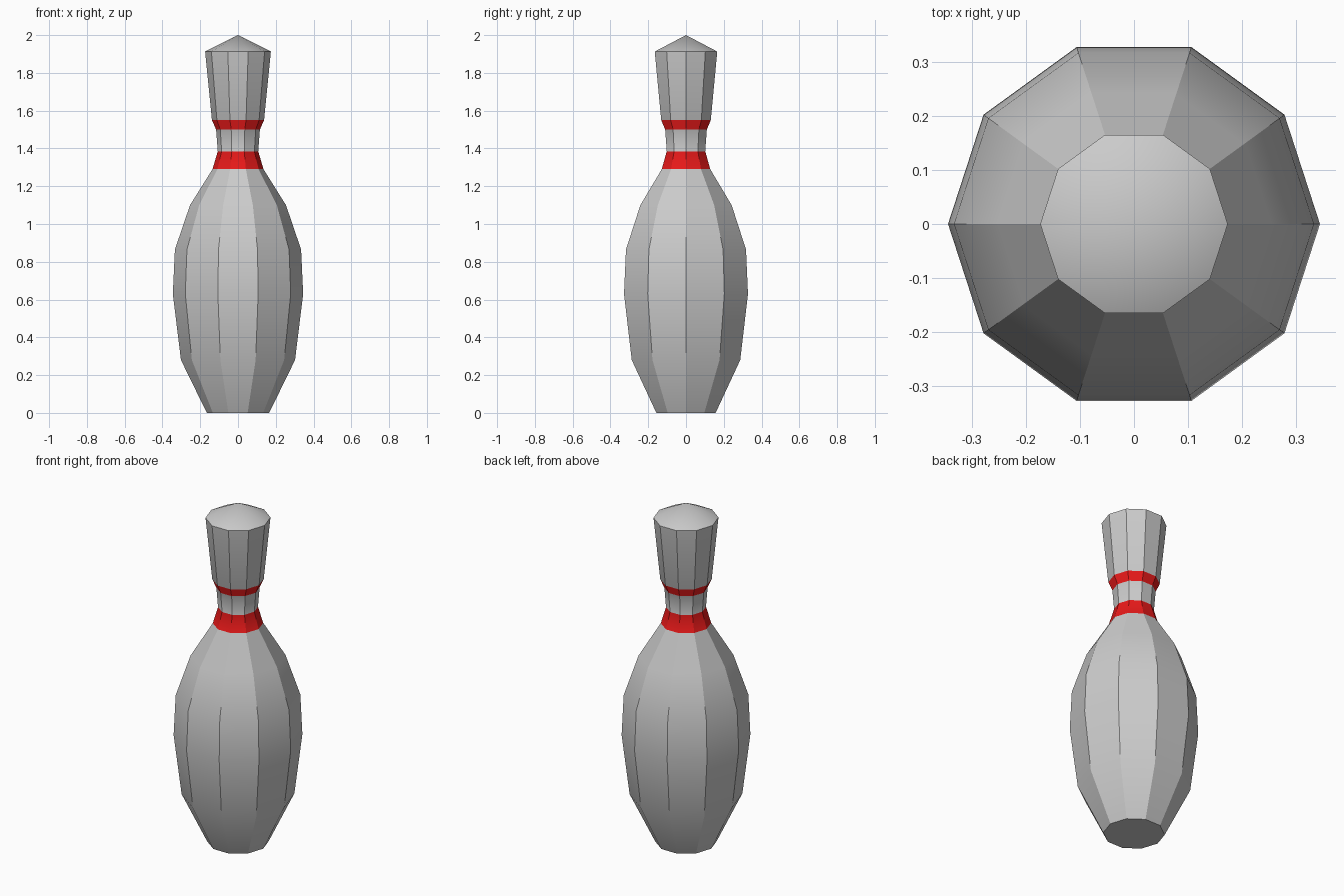
import bpy, bmesh, math

if "Cube" in bpy.data.objects:
    bpy.data.objects.remove(bpy.data.objects["Cube"])

SIDES = 10
# (radius, height) from the base to the rim of the head
PROFILE = [(0.165, 0.0), (0.302, 0.28), (0.345, 0.63), (0.334, 0.865),
           (0.254, 1.10), (0.135, 1.29), (0.107, 1.385), (0.116, 1.50),
           (0.138, 1.55), (0.174, 1.913)]
BANDS = {5, 7}      # profile segments painted red


def material(name, colour):
    mat = bpy.data.materials.new(name)
    mat.diffuse_color = colour
    mat.use_nodes = True
    mat.node_tree.nodes["Principled BSDF"].inputs["Base Color"].default_value = mat.diffuse_color
    return mat


bm = bmesh.new()

# Stacked ten-sided rings
rings = []
for r, z in PROFILE:
    angles = [2 * math.pi * i / SIDES for i in range(SIDES)]
    rings.append([bm.verts.new((r * math.cos(a), r * math.sin(a), z)) for a in angles])

# Side walls, with the two neck bands on the red slot
for s, (low, high) in enumerate(zip(rings, rings[1:])):
    for i in range(SIDES):
        j = (i + 1) % SIDES
        face = bm.faces.new((low[i], low[j], high[j], high[i]))
        face.material_index = 1 if s in BANDS else 0

# Flat base and shallow pointed crown
bm.faces.new(rings[0][::-1])
tip = bm.verts.new((0, 0, 2.0))
for i in range(SIDES):
    bm.faces.new((rings[-1][i], rings[-1][(i + 1) % SIDES], tip))

mesh = bpy.data.meshes.new("bowling_pin")
bm.to_mesh(mesh)
bm.free()
mesh.materials.append(material("plain_grey", (0.8, 0.8, 0.8, 1)))
mesh.materials.append(material("band_red", (0.8, 0.01, 0.01, 1)))

pin = bpy.data.objects.new("bowling_pin", mesh)
bpy.context.collection.objects.link(pin)
bpy.context.view_layer.objects.active = pin
pin.select_set(True)
bpy.ops.object.shade_smooth_by_angle(angle=math.radians(30))
